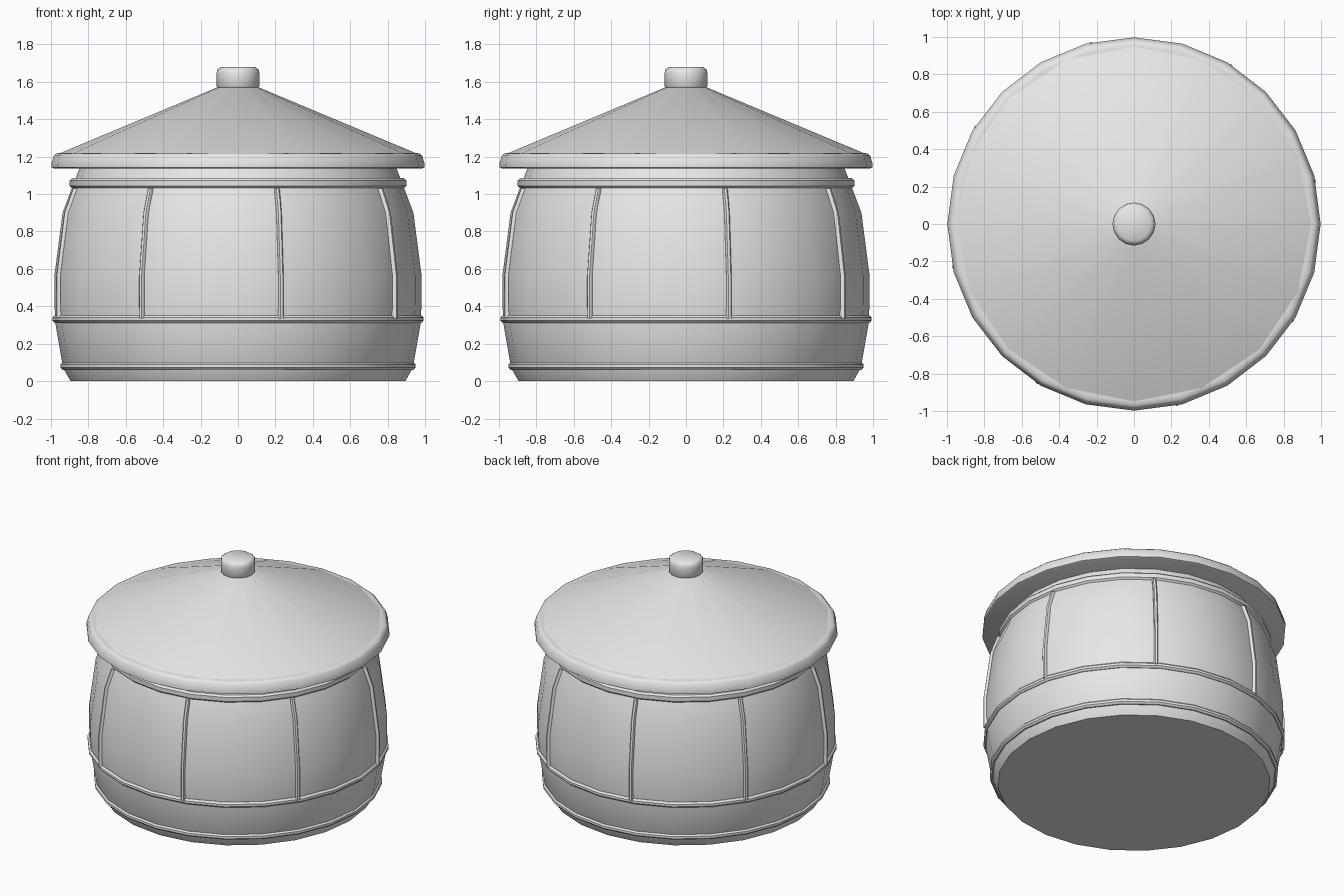
import bpy, math
from mathutils import Vector

cube = bpy.data.objects.get("Cube")
if cube:
    bpy.data.objects.remove(cube)

grey = bpy.data.materials.new("light_grey")
grey.use_nodes = True
grey.diffuse_color = (0.8, 0.8, 0.8, 1)
grey.node_tree.nodes["Principled BSDF"].inputs["Base Color"].default_value = (0.8, 0.8, 0.8, 1)


def add_mesh(name, verts, faces, angle=40):
    """Create a smooth-shaded object that keeps its sharp edges."""
    mesh = bpy.data.meshes.new(name)
    mesh.from_pydata(verts, [], faces)
    mesh.materials.append(grey)
    obj = bpy.data.objects.new(name, mesh)
    bpy.context.collection.objects.link(obj)
    bpy.ops.object.select_all(action="DESELECT")
    obj.select_set(True)
    bpy.context.view_layer.objects.active = obj
    bpy.ops.object.shade_smooth_by_angle(angle=math.radians(angle))
    return obj


def lathe(name, profile, sides=24, closed=False, angle=40):
    """Turn (radius, height) points, listed upwards, around the z axis."""
    rows = len(profile)
    verts = [(r * math.cos(math.tau * s / sides), r * math.sin(math.tau * s / sides), z)
             for r, z in profile for s in range(sides)]
    faces = []
    for i in range(rows if closed else rows - 1):
        for s in range(sides):
            a, b, t = i * sides, (i + 1) % rows * sides, (s + 1) % sides
            faces.append((a + s, a + t, b + t, b + s))
    if not closed:
        faces.append(tuple(reversed(range(sides))))
        faces.append(tuple(range((rows - 1) * sides, rows * sides)))
    return add_mesh(name, verts, faces, angle)


def band(name, radius, low, high):
    """Ring with rounded outer corners, sunk into the body."""
    c = 0.012
    lathe(name, [(radius - 0.08, low), (radius - c, low), (radius, low + c),
                 (radius, high - c), (radius - c, high), (radius - 0.08, high)],
          closed=True)


# Bulging body
lathe("pot_body", [(0.895, 0), (0.935, 0.07), (0.975, 0.30), (0.982, 0.42),
                   (0.982, 0.56), (0.938, 0.90), (0.885, 1.04), (0.845, 1.145)])

# Horizontal bands
band("foot_band", 0.95, 0.06, 0.10)
band("middle_band", 0.992, 0.312, 0.352)
band("neck_band", 0.90, 1.032, 1.085)

# Thin upright ribs, eight around the body
rib_path = [(0.989, 0.335), (0.99, 0.56), (0.946, 0.90), (0.899, 1.03)]
for k in range(8):
    az = math.radians(13.5 + 45 * k)
    out = Vector((math.cos(az), math.sin(az), 0))
    side = Vector((-math.sin(az), math.cos(az), 0))
    verts, faces = [], []
    for r, z in rib_path:
        for depth, w in ((-0.03, -0.013), (0, -0.013), (0.008, -0.007),
                         (0.008, 0.007), (0, 0.013), (-0.03, 0.013)):
            verts.append(out * (r + depth) + side * w + Vector((0, 0, z)))
    for i in range(len(rib_path) - 1):
        for j in range(6):
            a, b, n = i * 6, i * 6 + 6, (j + 1) % 6
            faces.append((a + j, a + n, b + n, b + j))
    faces += [tuple(reversed(range(6))), tuple(range(len(verts) - 6, len(verts)))]
    add_mesh(f"rib_{k + 1}", verts, faces)

# Lid: flat rim, cone with fewer sides, and knob
lathe("lid_rim", [(0.985, 1.137), (0.998, 1.143), (0.998, 1.16), (0.985, 1.205),
                  (0.972, 1.217), (0.95, 1.22)])
lathe("lid_cone", [(0.96, 1.215), (0.10, 1.575)], sides=16)
lathe("lid_knob", [(0.108, 1.568), (0.115, 1.578), (0.115, 1.645), (0.11, 1.667),
                   (0.09, 1.68)], sides=16, angle=50)
